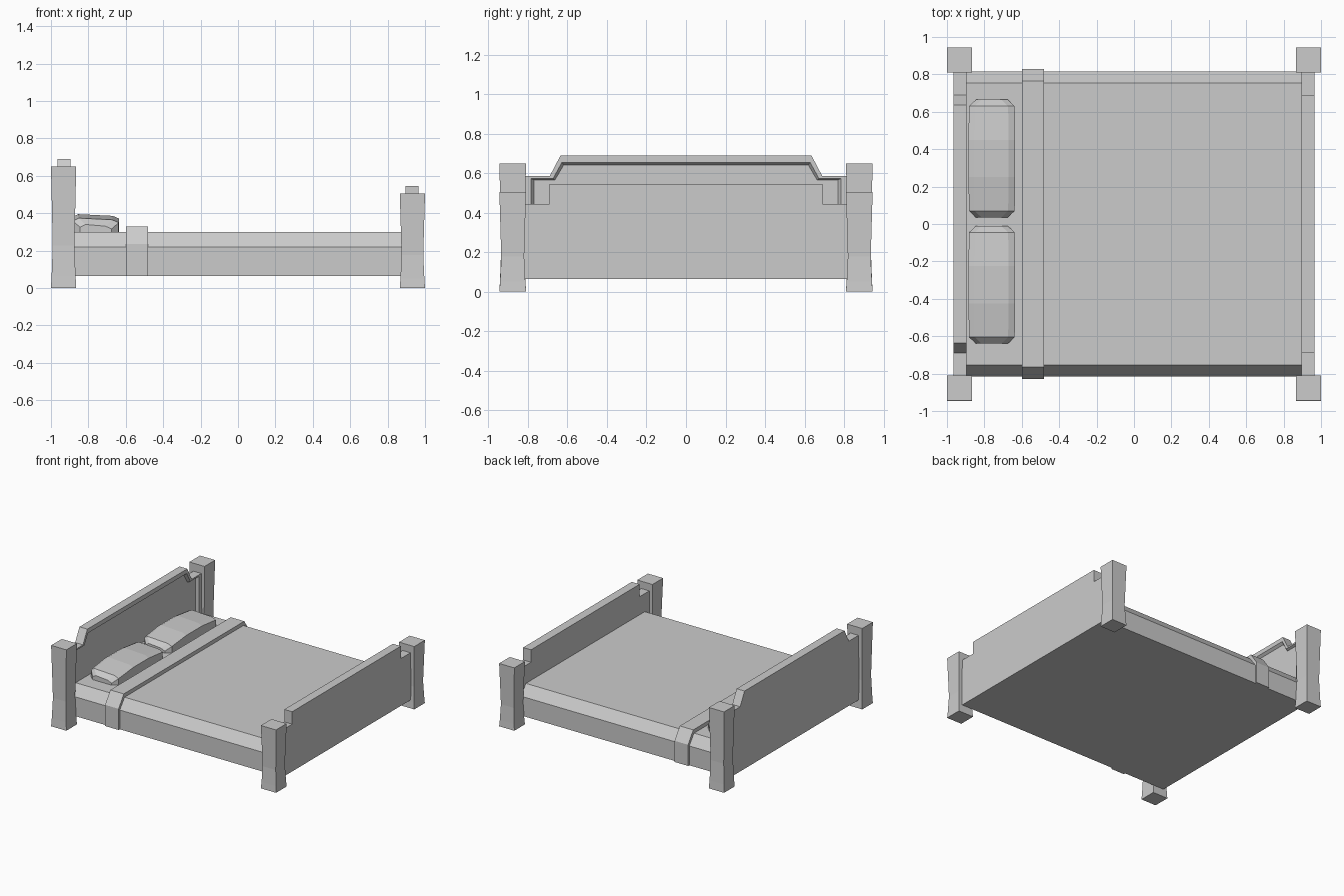
import bpy, bmesh

if "Cube" in bpy.data.objects:
    bpy.data.objects.remove(bpy.data.objects["Cube"])


def loft(name, rings):
    """Skin equal-length point rings and cap both ends."""
    bm = bmesh.new()
    vs = [[bm.verts.new(p) for p in r] for r in rings]
    n = len(rings[0])
    for a, b in zip(vs, vs[1:]):
        for i in range(n):
            j = (i + 1) % n
            bm.faces.new((a[i], a[j], b[j], b[i]))
    bm.faces.new(vs[0][::-1])
    bm.faces.new(vs[-1])
    bmesh.ops.recalc_face_normals(bm, faces=bm.faces)
    me = bpy.data.meshes.new(name)
    bm.to_mesh(me)
    bm.free()
    ob = bpy.data.objects.new(name, me)
    bpy.context.collection.objects.link(ob)
    return ob


def mirrored(half, x):
    """Closed symmetric y-z outline at a given x."""
    return [(x, y, z) for y, z in half] + [(x, -y, z) for y, z in reversed(half)]


def extrude_x(name, half, x0, x1):
    return loft(name, [mirrored(half, x0), mirrored(half, x1)])


# Corner posts, slightly waisted
def post(name, x, y, height):
    rings = []
    for f, r in ((0, .0675), (.1, .064), (.35, .058), (.7, .063), (1, .0675)):
        rings.append([(x + sx * r, y + sy * r, f * height)
                      for sx, sy in ((-1, -1), (1, -1), (1, 1), (-1, 1))])
    loft(name, rings)


for side, y in (("right", -.8775), ("left", .8775)):
    post("head_post_" + side, -.9325, y, .65)
    post("foot_post_" + side, .9325, y, .505)

# Headboard with a recessed inner panel
outer = [(.82, .065), (.82, .585), (.69, .585), (.635, .69)]
lip = [(.785, .075), (.785, .573), (.673, .573), (.628, .655)]
panel = [(.77, .085), (.77, .565), (.664, .565), (.62, .64)]
loft("headboard", [mirrored(outer, -.965), mirrored(outer, -.895),
                   mirrored(lip, -.895), mirrored(panel, -.915)])

# Footboard with stepped shoulders
extrude_x("footboard", [(.82, .065), (.82, .445), (.69, .445), (.69, .545)], .895, .965)

# Mattress with blanket, and the folded sheet band
extrude_x("mattress", [(.815, .065), (.815, .22), (.755, .3)], -.916, .9)
extrude_x("folded_sheet", [(.83, .065), (.83, .235), (.765, .33)], -.6, -.48)


# Pillows: cross-sections along the length
def pillow(name, yc):
    xc, rings = -.76, []
    for dy, w, t in ((-.315, .085, .34), (-.28, .122, .374), (-.1, .125, .395),
                     (.1, .125, .395), (.28, .122, .374), (.315, .085, .34)):
        section = ((-w, .285), (-w, t - .015), (-w + .03, t),
                   (w - .035, t - .009), (w, t - .024), (w, .285))
        rings.append([(xc + x, yc + dy, z) for x, z in section])
    loft(name, rings)


pillow("pillow_left", .35)
pillow("pillow_right", -.325)
